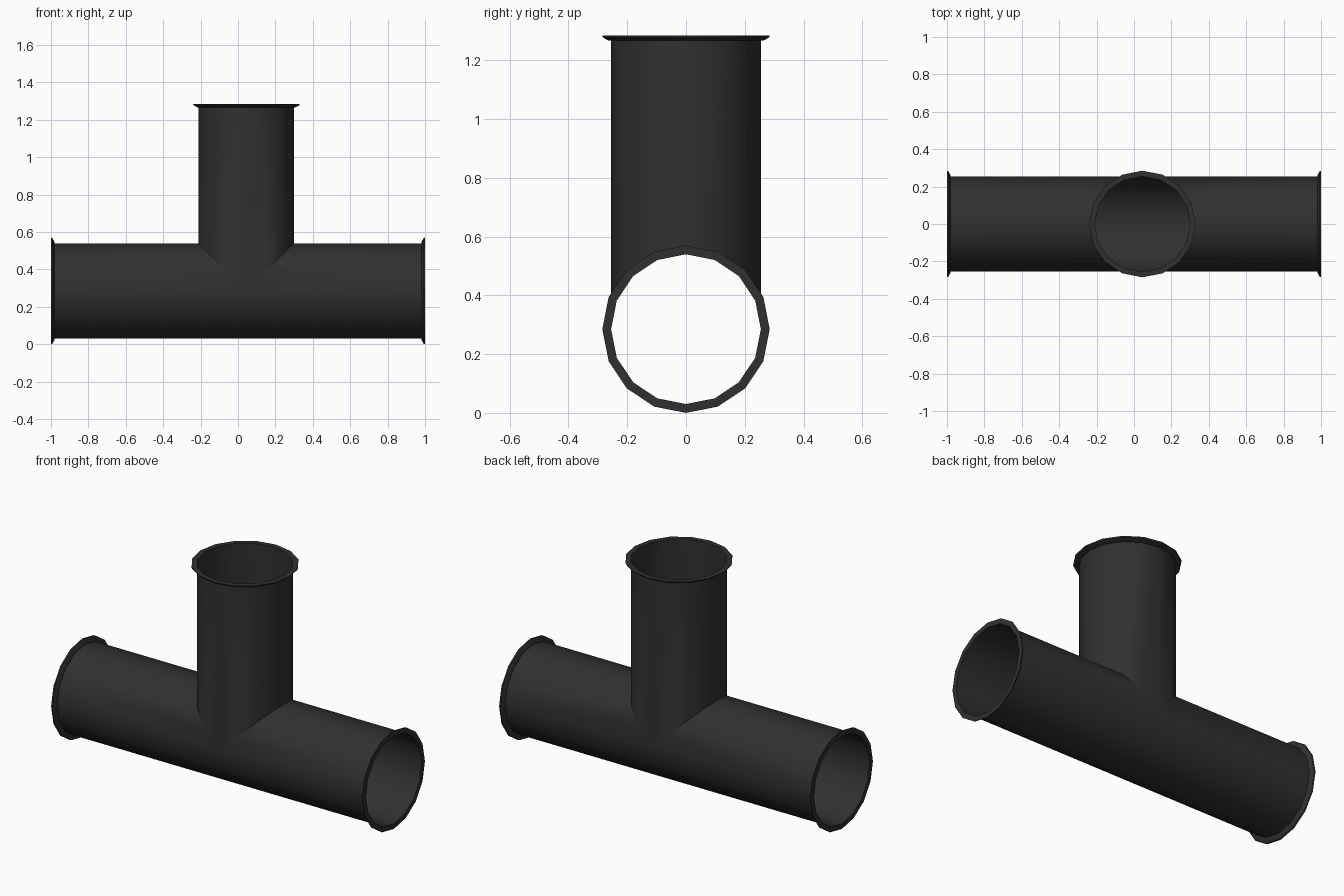
import bpy, bmesh, math
from mathutils import Matrix, Vector

if "Cube" in bpy.data.objects:
    bpy.data.objects.remove(bpy.data.objects["Cube"])

N = 16             # sides of every pipe
R = 0.255          # pipe radius
RIM = 0.285        # collar radius
ZC = 0.285         # height of the main pipe axis
CX = 0.045         # x of the branch axis
TOP = 1.285        # top of the branch

dark = bpy.data.materials.new("dark_metal")
dark.diffuse_color = (0.03, 0.03, 0.03, 1)
dark.use_nodes = True
dark.node_tree.nodes["Principled BSDF"].inputs["Base Color"].default_value = dark.diffuse_color


def finish(bm, name, angle):
    bmesh.ops.remove_doubles(bm, verts=bm.verts, dist=1e-4)
    bmesh.ops.recalc_face_normals(bm, faces=bm.faces)
    me = bpy.data.meshes.new(name)
    bm.to_mesh(me)
    bm.free()
    ob = bpy.data.objects.new(name, me)
    bpy.context.collection.objects.link(ob)
    me.materials.append(dark)
    bpy.ops.object.select_all(action='DESELECT')
    bpy.context.view_layer.objects.active = ob
    ob.select_set(True)
    bpy.ops.object.shade_smooth_by_angle(angle=math.radians(angle))
    return ob


def strip(bm, a, b):
    """Quads between two point rows; touching rows collapse to triangles."""
    for i in range(len(a) - 1):
        pts = []
        for p in (a[i], a[i + 1], b[i + 1], b[i]):
            if all((p - q).length > 1e-5 for q in pts):
                pts.append(p)
        if len(pts) > 2:
            bm.faces.new([bm.verts.new(p) for p in pts])


# Tee body: open main pipe and branch, mitred along their shared seam
ring = [(R * math.cos(2 * math.pi * i / N), R * math.sin(2 * math.pi * i / N))
        for i in range(N + 1)]
bm = bmesh.new()
for side in (-1, 1):
    end = [Vector((side, y, ZC + z)) for y, z in ring]
    seam = [Vector((CX + side * max(z, 0), y, ZC + z)) for y, z in ring]
    strip(bm, end, seam)
low = [Vector((CX + x, y, ZC + abs(x))) for x, y in ring]
high = [Vector((CX + x, y, TOP)) for x, y in ring]
strip(bm, low, high)
finish(bm, "tee_pipe", 40)


# Flared collar at each opening, profile of (radius, distance along axis)
def collar(name, loc, axis):
    bm = bmesh.new()
    prof = [(R, 0), (RIM, 0), (RIM - 0.002, -0.007), (R + 0.008, -0.018), (R, -0.018)]
    rows = [[Vector((r * math.cos(2 * math.pi * i / N),
                     r * math.sin(2 * math.pi * i / N), h))
             for i in range(N + 1)] for r, h in prof]
    for a, b in zip(rows, rows[1:]):
        strip(bm, a, b)
    rot = {'z': Matrix(), 'x': Matrix.Rotation(math.pi / 2, 4, 'Y'),
           '-x': Matrix.Rotation(-math.pi / 2, 4, 'Y')}[axis]
    bm.transform(Matrix.Translation(loc) @ rot)
    finish(bm, name, 30)


collar("left_collar", (-1, 0, ZC), '-x')
collar("right_collar", (1, 0, ZC), 'x')
collar("top_collar", (CX, 0, TOP), 'z')
